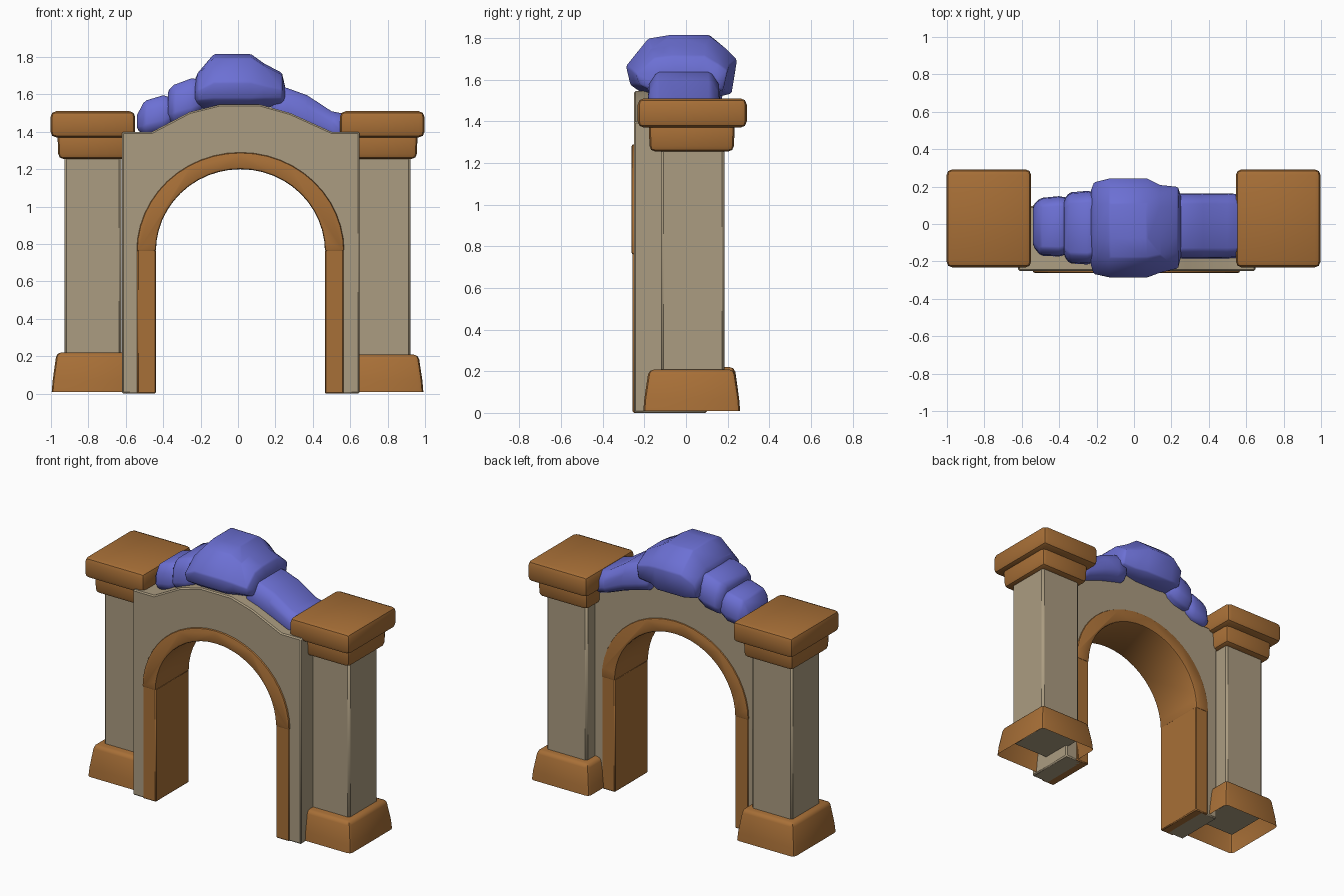
import bpy, bmesh, math

if "Cube" in bpy.data.objects:
    bpy.data.objects.remove(bpy.data.objects["Cube"])


def material(name, rgb):
    m = bpy.data.materials.new(name)
    m.diffuse_color = (*rgb, 1)
    m.use_nodes = True
    m.node_tree.nodes["Principled BSDF"].inputs["Base Color"].default_value = m.diffuse_color
    return m


STONE = material("tan stone", (0.41, 0.335, 0.22))
BROWN = material("brown trim", (0.39, 0.16, 0.038))
BLUE = material("blue rock", (0.15, 0.162, 0.66))


def finish(name, bm, mat, bevel=0.0, segments=2, limit=35, smooth=40):
    """Bevel sharp edges, then make a smooth-shaded object."""
    bmesh.ops.recalc_face_normals(bm, faces=bm.faces)
    if bevel:
        sharp = [e for e in bm.edges if len(e.link_faces) == 2
                 and e.calc_face_angle(0) > math.radians(limit)]
        bmesh.ops.bevel(bm, geom=sharp, offset=bevel, segments=segments,
                        profile=0.5, affect='EDGES', clamp_overlap=True)
    mesh = bpy.data.meshes.new(name)
    bm.to_mesh(mesh)
    bm.free()
    mesh.materials.append(mat)
    ob = bpy.data.objects.new(name, mesh)
    bpy.context.collection.objects.link(ob)
    bpy.ops.object.select_all(action='DESELECT')
    ob.select_set(True)
    bpy.context.view_layer.objects.active = ob
    bpy.ops.object.shade_smooth_by_angle(angle=math.radians(smooth))
    return ob


def loft(name, rings, mat, bevel=0.0, segments=2, open_start=False, smooth=40):
    """Skin a list of closed point rings and cap the ends."""
    bm = bmesh.new()
    vs = [[bm.verts.new(p) for p in ring] for ring in rings]
    n = len(vs[0])
    for a, b in zip(vs, vs[1:]):
        for i in range(n):
            bm.faces.new((a[i], a[(i + 1) % n], b[(i + 1) % n], b[i]))
    bm.faces.new(vs[-1])
    if not open_start:
        bm.faces.new(vs[0][::-1])
    return finish(name, bm, mat, bevel, segments, smooth=smooth)


def box_ring(x0, x1, y0, y1, z, inset=0.0):
    x0, x1, y0, y1 = x0 + inset, x1 - inset, y0 + inset, y1 - inset
    return [(x0, y0, z), (x1, y0, z), (x1, y1, z), (x0, y1, z)]


CX, SPRING = 0.013, 0.76


def arch(rx, rz, n=24):
    """Half ellipse from left springing to right springing, as (x, z)."""
    return [(CX - rx * math.cos(math.pi * i / n), SPRING + rz * math.sin(math.pi * i / n))
            for i in range(n + 1)]


def extrude(outline, y0, y1):
    return [[(x, y, z) for x, z in outline] for y in (y0, y1)]


# Wall with its stepped, gently rising top and arched opening
top = [(0.65, 0), (0.65, 1.4), (0.5, 1.4), (0.28, 1.5), (0.12, 1.545), (-0.1, 1.545),
       (-0.26, 1.505), (-0.46, 1.4), (-0.62, 1.4), (-0.62, 0)]
opening = [(CX - 0.5, 0)] + arch(0.5, 0.485) + [(CX + 0.5, 0)]
loft("wall", extrude(top + opening, -0.25, 0.095), STONE, 0.008, 1)

# Arch trim and the two jambs below it
loft("arch_trim", extrude(arch(0.555, 0.53) + arch(0.452, 0.44)[::-1], -0.262, 0.105),
     BROWN, 0.012)
for side, s in (("left", -1), ("right", 1)):
    a, b = sorted((CX + s * 0.452, CX + s * 0.552))
    loft(side + "_jamb", [box_ring(a, b, -0.256, 0.1, z) for z in (0, SPRING + 0.01)],
         BROWN, 0.006, 1)

# Pillars with hollow flared bases and two-step caps
for side, s, cx, base_top in (("left", -1, -0.776, 0.22), ("right", 1, 0.771, 0.208)):
    loft(side + "_pillar", [box_ring(cx - 0.152, cx + 0.152, -0.12, 0.185, z)
                            for z in (0.08, 1.3)], STONE, 0.012, 1)
    bx = (cx - 0.22, cx + 0.22, -0.205, 0.26)
    loft(side + "_base", [box_ring(*bx, 0.01), box_ring(*bx, 0.07, 0.005),
                          box_ring(*bx, base_top, 0.026)], BROWN, 0.024, 2, open_start=True)
    loft(side + "_cap_neck", [box_ring(cx - 0.19, cx + 0.19, -0.18, 0.235, 1.255, 0.006),
                              box_ring(cx - 0.19, cx + 0.19, -0.18, 0.235, 1.40)], BROWN, 0.026)
    loft(side + "_cap", [box_ring(cx - 0.226, cx + 0.226, -0.232, 0.292, z)
                         for z in (1.37, 1.51)], BROWN, 0.03)


# Rocks: cross-sections scaled along x; each station is (x, y0, y1, z0, z1)
BIG = [(0.2, 0), (0.04, 0.2), (0, 0.5), (0.2, 0.94), (0.4, 1), (0.75, 1),
       (0.9, 0.78), (1, 0.6), (0.95, 0.06), (0.8, 0)]
SMALL = [(0.1, 0), (0, 0.25), (0.02, 0.7), (0.13, 1), (0.87, 1), (0.98, 0.7), (1, 0.25), (0.9, 0)]


def rock(name, section, stations):
    loft(name, [[(x, y0 + u * (y1 - y0), z0 + v * (z1 - z0)) for u, v in section]
                for x, y0, y1, z0, z1 in stations], BLUE, 0.012, 1, smooth=45)


rock("crown_rock", BIG, [
    (-0.23, -0.22, 0.18, 1.55, 1.68), (-0.215, -0.27, 0.225, 1.53, 1.715),
    (-0.13, -0.288, 0.245, 1.515, 1.815), (0.07, -0.288, 0.245, 1.515, 1.815),
    (0.14, -0.262, 0.21, 1.53, 1.765), (0.235, -0.24, 0.2, 1.54, 1.715),
    (0.25, -0.18, 0.15, 1.55, 1.65)])
rock("right_rock", SMALL, [
    (0.18, -0.18, 0.155, 1.46, 1.65), (0.26, -0.185, 0.165, 1.44, 1.635),
    (0.37, -0.185, 0.165, 1.41, 1.595), (0.5, -0.185, 0.165, 1.36, 1.51),
    (0.575, -0.18, 0.16, 1.34, 1.495)])
rock("left_upper_rock", SMALL, [
    (-0.375, -0.17, 0.13, 1.47, 1.62), (-0.345, -0.212, 0.17, 1.44, 1.65),
    (-0.25, -0.217, 0.178, 1.46, 1.685), (-0.19, -0.2, 0.17, 1.5, 1.68)])
rock("left_lower_rock", SMALL, [
    (-0.54, -0.12, 0.1, 1.41, 1.49), (-0.5, -0.17, 0.14, 1.385, 1.565),
    (-0.4, -0.175, 0.15, 1.4, 1.595), (-0.345, -0.16, 0.14, 1.44, 1.58)])
